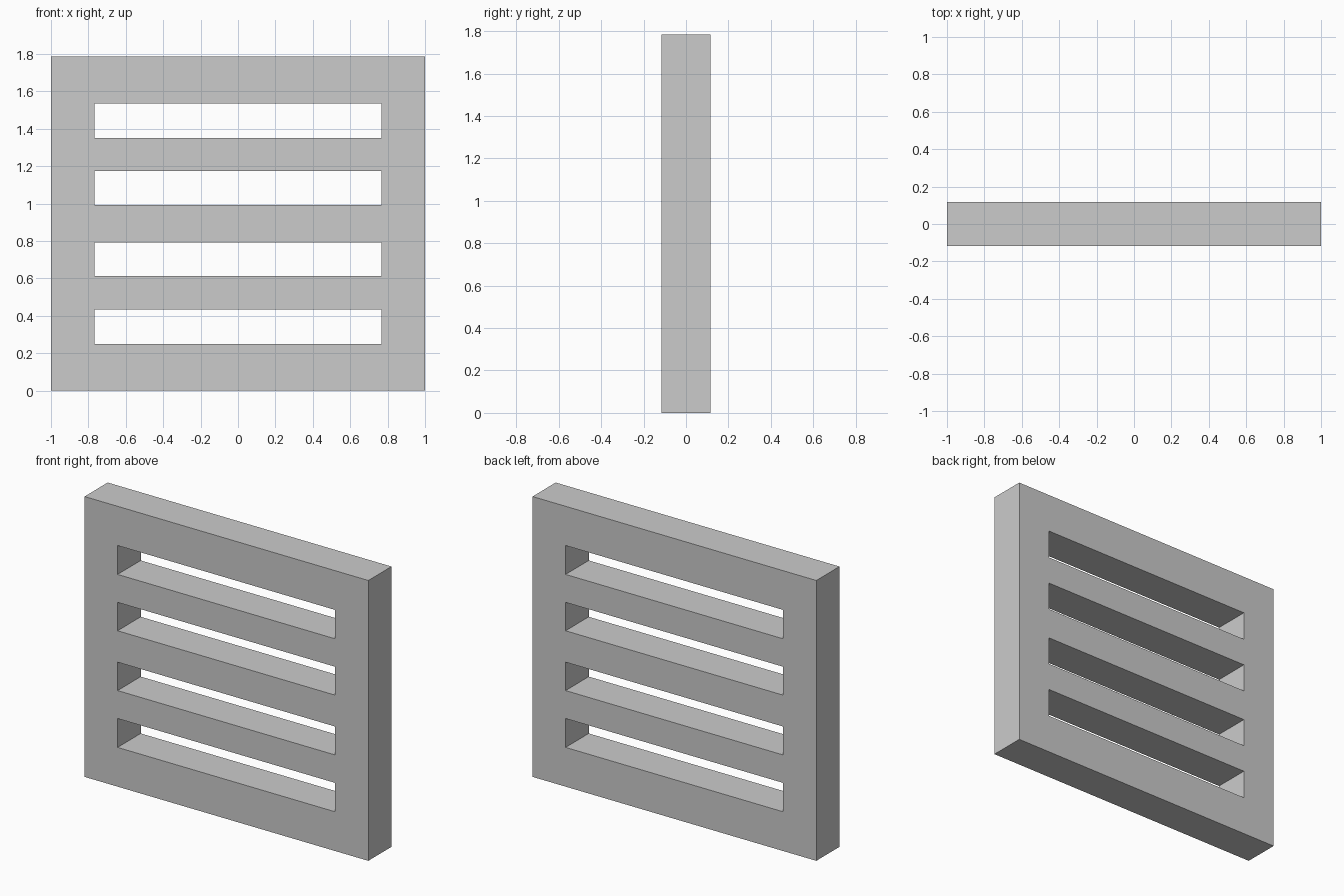
import bpy, bmesh

if "Cube" in bpy.data.objects:
    bpy.data.objects.remove(bpy.data.objects["Cube"])

THICKNESS = 0.233
HEIGHT = 1.786
# grid lines of the front profile: odd rows in the middle column are open slots
xs = [-1.0, -0.767, 0.767, 1.0]
half = [0.0, 0.25, 0.434, 0.612, 0.793]
zs = half + [HEIGHT - z for z in reversed(half)]

# front profile with four slots
bm = bmesh.new()
verts = [[bm.verts.new((x, 0, z)) for x in xs] for z in zs]
for r in range(len(zs) - 1):
    for c in range(len(xs) - 1):
        if c == 1 and r % 2 == 1:
            continue
        bm.faces.new((verts[r][c], verts[r][c + 1],
                      verts[r + 1][c + 1], verts[r + 1][c]))
mesh = bpy.data.meshes.new("slotted_panel")
bm.to_mesh(mesh)
bm.free()

# panel thickness, centred on y = 0
panel = bpy.data.objects.new("slotted_panel", mesh)
bpy.context.collection.objects.link(panel)
solid = panel.modifiers.new("thickness", 'SOLIDIFY')
solid.thickness = THICKNESS
solid.offset = 0
